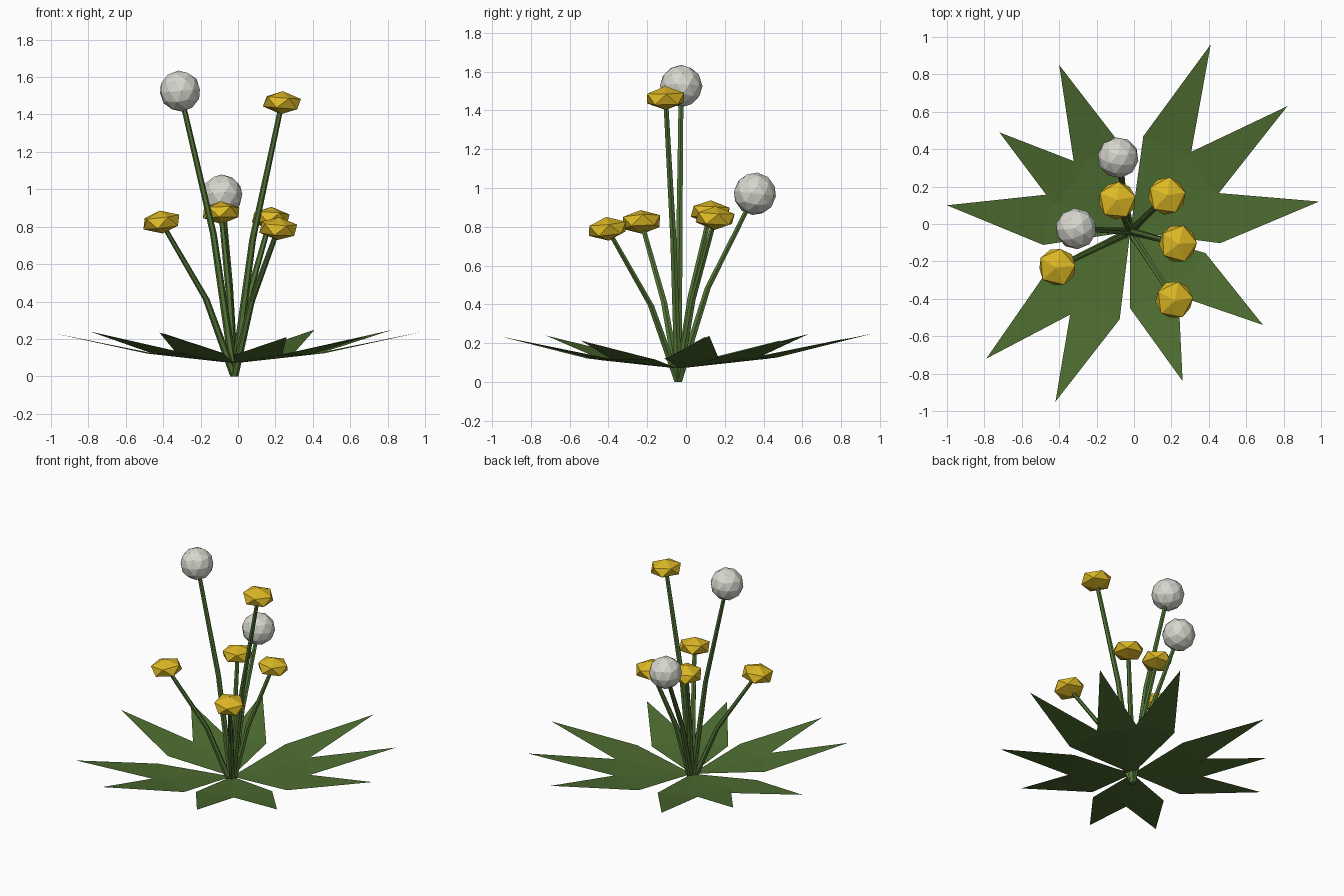
import bpy, bmesh, math
from mathutils import Vector, Matrix

if "Cube" in bpy.data.objects:
    bpy.data.objects.remove(bpy.data.objects["Cube"])


def material(name, rgb):
    m = bpy.data.materials.new(name)
    m.diffuse_color = (*rgb, 1)
    m.use_nodes = True
    m.node_tree.nodes["Principled BSDF"].inputs["Base Color"].default_value = m.diffuse_color
    return m


LEAF = material("leaf green", (0.075, 0.152, 0.03))
STEM = material("stem green", (0.085, 0.175, 0.036))
YELLOW = material("flower yellow", (0.72, 0.48, 0.018))
WHITE = material("seed white", (0.68, 0.68, 0.62))
ROOT = Vector((-0.02, -0.04, 0))


def finish(name, bm, mat):
    me = bpy.data.meshes.new(name)
    bm.to_mesh(me)
    bm.free()
    me.materials.append(mat)
    ob = bpy.data.objects.new(name, me)
    bpy.context.collection.objects.link(ob)
    return ob


# Leaves: kite-shaped blades bent upwards past the shoulders
def leaf(i, x, y):
    tip = Vector((x, y, 0)) - ROOT
    length = tip.length
    side = Vector((-tip.y, tip.x, 0)) / length * 0.137
    mid = ROOT + tip * 0.455 + Vector((0, 0, 0.07 + 0.052 * length))
    base = ROOT + Vector((0, 0, 0.07))
    top = Vector((x, y, 0.07 + 0.165 * length))
    bm = bmesh.new()
    b, r, t, l = [bm.verts.new(p) for p in (base, mid - side, top, mid + side)]
    bm.faces.new((b, r, l))
    bm.faces.new((l, r, t))
    finish(f"leaf_{i}", bm, LEAF)


tips = [(.99, .12), (.82, .63), (.41, .96), (-.40, .85), (-.72, .49),
        (-1.0, .10), (-.79, -.72), (-.42, -.95), (.26, -.84), (.69, -.54)]
for i, t in enumerate(tips, 1):
    leaf(i, *t)


# Stems: tapered tubes with one outward bend
def stem(i, head, sides=6):
    end = Vector(head)
    mid = ROOT.lerp(end, 0.385)
    mid.z = end.z * 0.5
    bm = bmesh.new()
    rings = []
    for p, r in ((ROOT, 0.022), (mid, 0.018), (end, 0.014)):
        rings.append([bm.verts.new(p + Vector((r * math.cos(a), r * math.sin(a), 0)))
                      for a in (math.tau * k / sides for k in range(sides))])
    for lo, hi in zip(rings, rings[1:]):
        for k in range(sides):
            n = (k + 1) % sides
            bm.faces.new((lo[k], lo[n], hi[n], hi[k]))
    bm.faces.new(rings[0][::-1])
    bm.faces.new(rings[-1])
    finish(f"stem_{i}", bm, STEM)


# Heads: faceted balls, flattened for blossoms and round for seed heads
def ball(name, head, sub, r, flat, spin, mat):
    bm = bmesh.new()
    bmesh.ops.create_icosphere(bm, subdivisions=sub, radius=r)
    lean = Vector(head) - ROOT
    tilt = Matrix.Rotation(lean.x * 0.3, 4, 'Y') @ Matrix.Rotation(-lean.y * 0.3, 4, 'X')
    bm.transform(Matrix.Translation(head) @ tilt
                 @ Matrix.Diagonal((1, 1, flat, 1)) @ Matrix.Rotation(spin, 4, 'Z'))
    finish(name, bm, mat)


blossoms = [(.235, -.105, 1.463), (-.41, -.23, .825), (.215, -.405, .79),
            (.175, .15, .845), (-.09, .125, .875)]
seeds = [(-.31, -.025, 1.525), (-.085, .355, .97)]
for i, h in enumerate(blossoms + seeds, 1):
    stem(i, h)
for i, h in enumerate(blossoms, 1):
    ball(f"blossom_{i}", h, 1, 0.112, 0.55, i * 1.3, YELLOW)
for i, h in enumerate(seeds, 1):
    ball(f"seed_head_{i}", h, 2, 0.11, 1.0, i * 0.7, WHITE)
